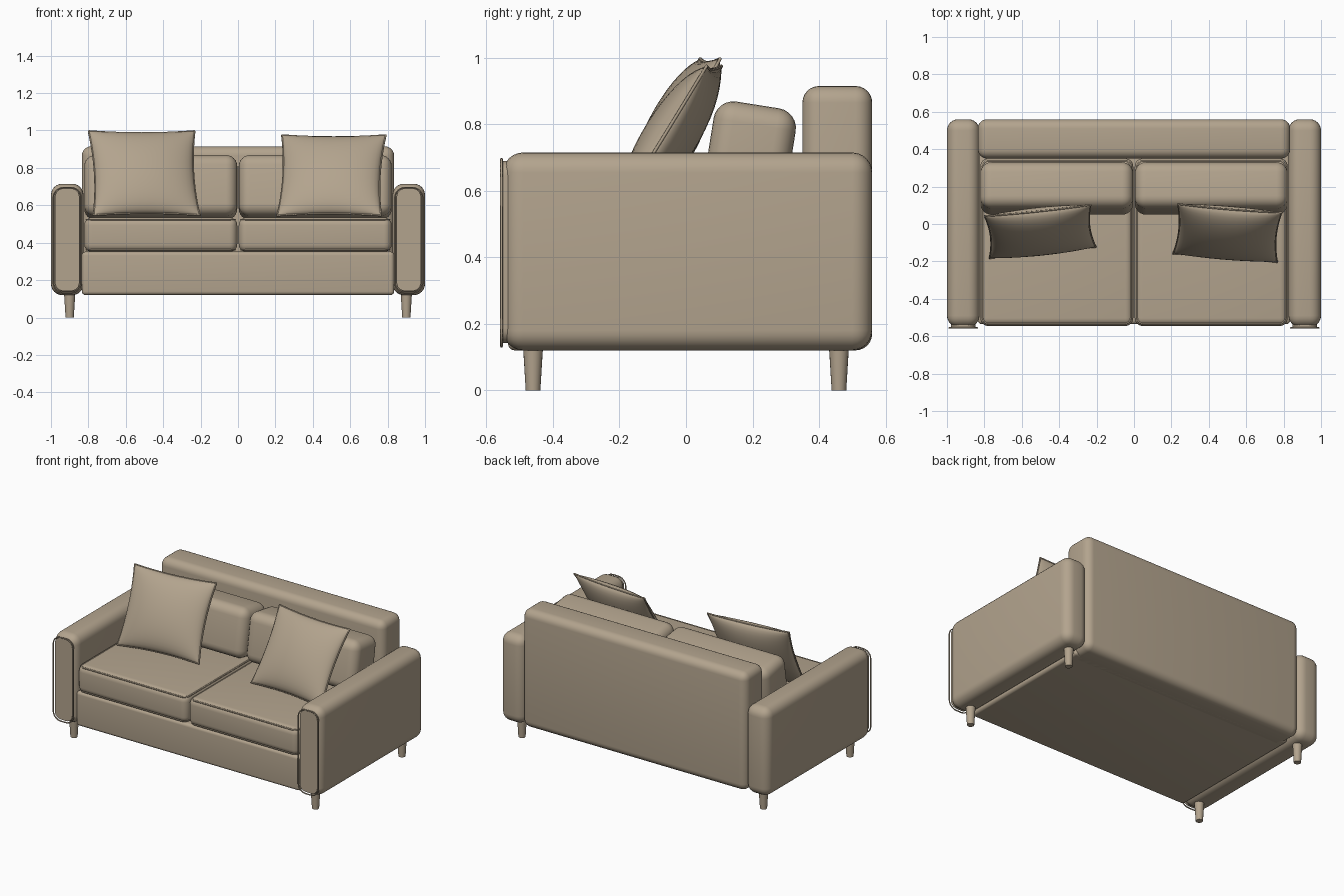
import bpy, bmesh, math
from mathutils import Vector, Matrix

if "Cube" in bpy.data.objects:
    bpy.data.objects.remove(bpy.data.objects["Cube"])

fabric = bpy.data.materials.new("beige fabric")
fabric.diffuse_color = (0.45, 0.37, 0.27, 1)
fabric.use_nodes = True
fabric.node_tree.nodes["Principled BSDF"].inputs["Base Color"].default_value = fabric.diffuse_color


def finish(obj, angle=50):
    """Give the object its material and smooth shading."""
    obj.data.materials.append(fabric)
    bpy.ops.object.select_all(action='DESELECT')
    obj.select_set(True)
    bpy.context.view_layer.objects.active = obj
    bpy.ops.object.shade_smooth_by_angle(angle=math.radians(angle))
    return obj


def add_mesh(name, bm, angle=50):
    bmesh.ops.recalc_face_normals(bm, faces=bm.faces)
    mesh = bpy.data.meshes.new(name)
    bm.to_mesh(mesh)
    bm.free()
    obj = bpy.data.objects.new(name, mesh)
    bpy.context.collection.objects.link(obj)
    return finish(obj, angle)


def soft_box(name, lo, hi, radius, tilt=0.0, segments=6):
    """Box between two corners with rounded edges, tilted about x."""
    lo, hi = Vector(lo), Vector(hi)
    bm = bmesh.new()
    bmesh.ops.create_cube(bm, size=1, matrix=Matrix.Diagonal((*(hi - lo), 1)))
    bmesh.ops.bevel(bm, geom=bm.edges[:], offset=radius, segments=segments,
                    profile=0.5, affect='EDGES')
    bm.transform(Matrix.Translation((lo + hi) / 2) @ Matrix.Rotation(tilt, 4, 'X'))
    return add_mesh(name, bm)


def tube(name, points, radius):
    """Closed piping cord through the points."""
    curve = bpy.data.curves.new(name, 'CURVE')
    curve.dimensions = '3D'
    curve.bevel_depth = radius
    curve.bevel_resolution = 1
    spline = curve.splines.new('POLY')
    spline.points.add(len(points) - 1)
    for p, co in zip(spline.points, points):
        p.co = (*co, 1)
    spline.use_cyclic_u = True
    obj = bpy.data.objects.new(name, curve)
    bpy.context.collection.objects.link(obj)
    bpy.ops.object.select_all(action='DESELECT')
    obj.select_set(True)
    bpy.context.view_layer.objects.active = obj
    bpy.ops.object.convert(target='MESH')
    return finish(bpy.context.view_layer.objects.active, 80)


def rounded_rect(a0, a1, b0, b1, r, steps=6):
    """2D outline of a rectangle with round corners."""
    pts = []
    corners = ((a1 - r, b1 - r), (a0 + r, b1 - r), (a0 + r, b0 + r), (a1 - r, b0 + r))
    for k, (ca, cb) in enumerate(corners):
        for i in range(steps + 1):
            t = math.pi / 2 * (k + i / steps)
            pts.append((ca + r * math.cos(t), cb + r * math.sin(t)))
    return pts


def pillow(name, centre, width, height, thick, n=20):
    """Throw pillow with pinched edges, pointed corners and a piped seam."""
    centre, width, height = Vector(centre), Vector(width) / 2, Vector(height) / 2
    normal = width.cross(height).normalized()

    def place(u, v, side):
        puff = max(0, (1 - u * u) * (1 - v * v)) ** 0.5 * thick * side
        return (centre + width * u * (1 - 0.07 * (1 - v * v))
                + height * v * (1 - 0.05 * (1 - u * u)) + normal * puff)

    ticks = [math.sin(math.pi / 2 * (2 * i / n - 1)) for i in range(n + 1)]
    bm = bmesh.new()
    for side in (1, -1):
        grid = [[bm.verts.new(place(u, v, side)) for u in ticks] for v in ticks]
        for j in range(n):
            for i in range(n):
                bm.faces.new((grid[j][i], grid[j][i + 1], grid[j + 1][i + 1], grid[j + 1][i]))
    bmesh.ops.remove_doubles(bm, verts=bm.verts[:], dist=1e-5)
    add_mesh(name, bm, 60)
    t = ticks[:-1]
    edge = ([(u, -1) for u in t] + [(1, v) for v in t]
            + [(-u, 1) for u in t] + [(-1, -v) for v in t])
    tube(name + "_piping", [place(u, v, 0) for u, v in edge], 0.005)


# Base and backrest
soft_box("base", (-0.835, -0.535, 0.12), (0.835, 0.45, 0.352), 0.02)
soft_box("backrest", (-0.835, 0.35, 0.12), (0.835, 0.56, 0.915), 0.05)

for s, side in ((-1, "left"), (1, "right")):
    def span(a, b):
        return sorted((s * a, s * b))

    # Arm with front panel and piping loop
    x0, x1 = span(0.826, 1.0)
    soft_box(side + "_arm", (x0, -0.55, 0.12), (x1, 0.56, 0.715), 0.06)
    x0, x1 = span(0.848, 0.978)
    bm = bmesh.new()
    face = bm.faces.new([bm.verts.new((a, -0.553, b))
                         for a, b in rounded_rect(x0, x1, 0.142, 0.69, 0.045)])
    ext = bmesh.ops.extrude_face_region(bm, geom=[face])
    bmesh.ops.translate(bm, vec=(0, 0.045, 0),
                        verts=[v for v in ext["geom"] if isinstance(v, bmesh.types.BMVert)])
    add_mesh(side + "_arm_panel", bm, 40)
    x0, x1 = span(0.838, 0.988)
    tube(side + "_arm_piping",
         [(a, -0.555, b) for a, b in rounded_rect(x0, x1, 0.132, 0.695, 0.055)], 0.004)

    # Seat cushion with piping on both seams
    x0, x1 = span(0.004, 0.822)
    soft_box(side + "_seat_cushion", (x0, -0.545, 0.35), (x1, 0.35, 0.535), 0.042)
    outline = rounded_rect(x0 + 0.012, x1 - 0.012, -0.533, 0.338, 0.035)
    for z, seam in ((0.523, "top"), (0.362, "bottom")):
        tube(f"{side}_seat_{seam}_piping", [(a, b, z) for a, b in outline], 0.005)

    # Back cushion leaning on the backrest
    soft_box(side + "_back_cushion", (x0, 0.065, 0.53), (x1, 0.315, 0.86), 0.06,
             tilt=math.radians(-9))

    # Tapered legs
    for y, end in ((-0.46, "front"), (0.46, "back")):
        bm = bmesh.new()
        bmesh.ops.create_cone(bm, cap_ends=True, segments=20, radius1=0.022, radius2=0.03,
                              depth=0.13, matrix=Matrix.Translation((s * 0.9, y, 0.065)))
        add_mesh(f"{side}_{end}_leg", bm)

# Throw pillows
pillow("left_pillow", (-0.502, -0.04, 0.772), (0.567, 0.06, 0), (-0.027, 0.225, 0.45), 0.08)
pillow("right_pillow", (0.5, -0.048, 0.76), (0.555, -0.045, 0), (0.025, 0.265, 0.43), 0.08)
